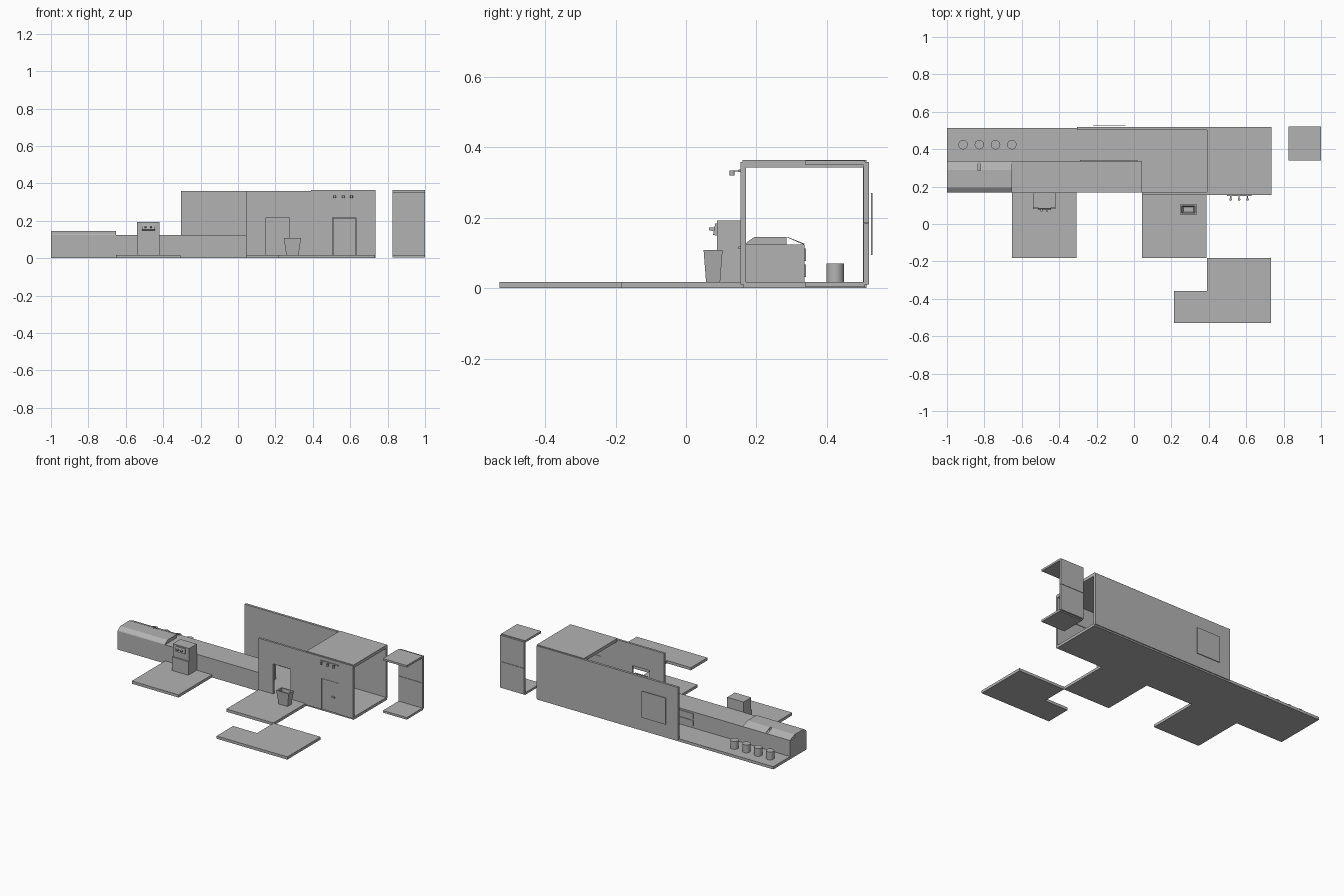
import bpy, bmesh, math
from mathutils import Vector

if "Cube" in bpy.data.objects:
    bpy.data.objects.remove(bpy.data.objects["Cube"])

grey = bpy.data.materials.new("plain_grey")
grey.diffuse_color = (0.45, 0.45, 0.45, 1)
grey.use_nodes = True
grey.node_tree.nodes["Principled BSDF"].inputs["Base Color"].default_value = grey.diffuse_color


def finish(name, bm):
    bmesh.ops.recalc_face_normals(bm, faces=bm.faces)
    me = bpy.data.meshes.new(name)
    bm.to_mesh(me)
    bm.free()
    me.materials.append(grey)
    ob = bpy.data.objects.new(name, me)
    bpy.context.collection.objects.link(ob)
    return ob


def box(name, x0, x1, y0, y1, z0, z1):
    bm = bmesh.new()
    bmesh.ops.create_cube(bm, size=1)
    for v in bm.verts:
        v.co = Vector((x1 if v.co.x > 0 else x0,
                       y1 if v.co.y > 0 else y0,
                       z1 if v.co.z > 0 else z0))
    return finish(name, bm)


def prism(name, outline, axis, a, b):
    """Extrude a 2D outline along an axis from a to b."""
    def place(p, q):
        return {"x": (a, p, q), "y": (p, a, q), "z": (p, q, a)}[axis]
    bm = bmesh.new()
    face = bm.faces.new([bm.verts.new(place(p, q)) for p, q in outline])
    new = bmesh.ops.extrude_face_region(bm, geom=[face])["geom"]
    step = Vector([b - a if axis == c else 0 for c in "xyz"])
    bmesh.ops.translate(bm, vec=step, verts=[g for g in new if isinstance(g, bmesh.types.BMVert)])
    return finish(name, bm)


def cylinder(name, x, y, z0, z1, r, n=24):
    bm = bmesh.new()
    bmesh.ops.create_cone(bm, cap_ends=True, segments=n, radius1=r, radius2=r, depth=z1 - z0)
    bmesh.ops.translate(bm, vec=(x, y, (z0 + z1) / 2), verts=bm.verts)
    ob = finish(name, bm)
    bpy.context.view_layer.objects.active = ob
    ob.select_set(True)
    bpy.ops.object.shade_smooth_by_angle(angle=math.radians(35))
    ob.select_set(False)
    return ob


FLOOR = 0.018

# Floor: long strip with two front tiles, plus a detached L-shaped tile
prism("main_floor", [(-1, 0.168), (-0.652, 0.168), (-0.652, -0.182), (-0.308, -0.182),
                     (-0.308, 0.168), (0.042, 0.168), (0.042, -0.182), (0.387, -0.182),
                     (0.387, 0.163), (0.735, 0.163), (0.735, 0.513), (-1, 0.513)], "z", 0, FLOOR)
prism("corner_floor", [(0.214, -0.53), (0.733, -0.53), (0.733, -0.182), (0.389, -0.182),
                       (0.389, -0.357), (0.214, -0.357)], "z", 0, FLOOR)

# Back wall with its thin wall panel
box("back_wall", -0.305, 0.735, 0.503, 0.519, 0.01, 0.359)
box("back_panel", -0.22, -0.045, 0.526, 0.53, 0.095, 0.271)

# Front wall with an open doorway and a second, closed one
prism("front_wall", [(0.042, 0.01), (0.15, 0.01), (0.15, 0.217), (0.275, 0.217), (0.275, 0.01),
                     (0.505, 0.01), (0.505, 0.217), (0.63, 0.217), (0.63, 0.01),
                     (0.735, 0.01), (0.735, 0.359), (0.042, 0.359)], "y", 0.155, 0.170)
box("door", 0.507, 0.628, 0.156, 0.169, 0.012, 0.215)
box("door_handle", 0.583, 0.604, 0.149, 0.156, 0.111, 0.119)

# Roof
box("roof", 0.389, 0.735, 0.161, 0.513, 0.343, 0.364)

# Detached side section: floor, stacked wall halves and top
box("side_floor", 0.825, 1, 0.34, 0.508, 0.004, FLOOR)
box("side_top", 0.825, 1, 0.34, 0.508, 0.35, 0.363)
for i in range(2):
    z = 0.011 + i * 0.175
    box("side_wall_half", 0.825, 1, 0.504, 0.52, z, z + 0.173)

# Counter with drawer fronts on the staff side
box("counter", -1, 0.042, 0.168, 0.337, FLOOR, 0.124)
for i in range(2):
    z = 0.032 + i * 0.045
    box("drawer_front", -0.29, 0.02, 0.337, 0.341, z, z + 0.036)

# Display hood on the counter with two sloped flaps
prism("display_hood", [(0.168, 0.124), (0.172, 0.13), (0.195, 0.146), (0.286, 0.146),
                       (0.286, 0.124)], "x", -1, -0.653)
for x in (-1, -0.82):
    prism("hood_flap", [(0.284, 0.146), (0.288, 0.146), (0.338, 0.126), (0.334, 0.124)],
          "x", x, x + 0.167)

# Row of stools
for i in range(4):
    cylinder("stool", -0.914 + i * 0.087, 0.424, FLOOR, 0.07, 0.025)

# Order machine with tilted screen and knobs
box("machine_base", -0.54, -0.42, 0.08, 0.168, FLOOR, 0.108)
box("machine_top", -0.54, -0.42, 0.088, 0.168, 0.108, 0.192)
prism("machine_screen", [(0.088, 0.149), (0.077, 0.152), (0.083, 0.184), (0.088, 0.184)],
      "x", -0.514, -0.445)
for x in (-0.495, -0.465):
    prism("machine_knob", [(0.082, 0.161), (0.066, 0.165), (0.066, 0.172), (0.082, 0.172)],
          "x", x - 0.006, x + 0.006)

# Open waste bin, tapered towards the bottom
bm = bmesh.new()
rings = []
for hx, hy, z in ((0.033, 0.02, FLOOR), (0.046, 0.027, 0.108),
                  (0.036, 0.019, 0.108), (0.026, 0.014, 0.028)):
    rings.append([bm.verts.new((0.291 + sx * hx, 0.077 + sy * hy, z))
                  for sx, sy in ((-1, -1), (1, -1), (1, 1), (-1, 1))])
for lo, hi in zip(rings, rings[1:]):
    for k in range(4):
        bm.faces.new((lo[k], lo[(k + 1) % 4], hi[(k + 1) % 4], hi[k]))
bm.faces.new(rings[0])
bm.faces.new(rings[-1])
finish("waste_bin", bm)

# Lamp rail with three small lamps over the door
box("lamp_rail", 0.497, 0.627, 0.149, 0.156, 0.33, 0.337)
for x in (0.517, 0.562, 0.607):
    box("lamp_arm", x - 0.003, x + 0.003, 0.13, 0.15, 0.331, 0.335)
    cylinder("lamp_head", x, 0.131, 0.321, 0.334, 0.007, 12)
